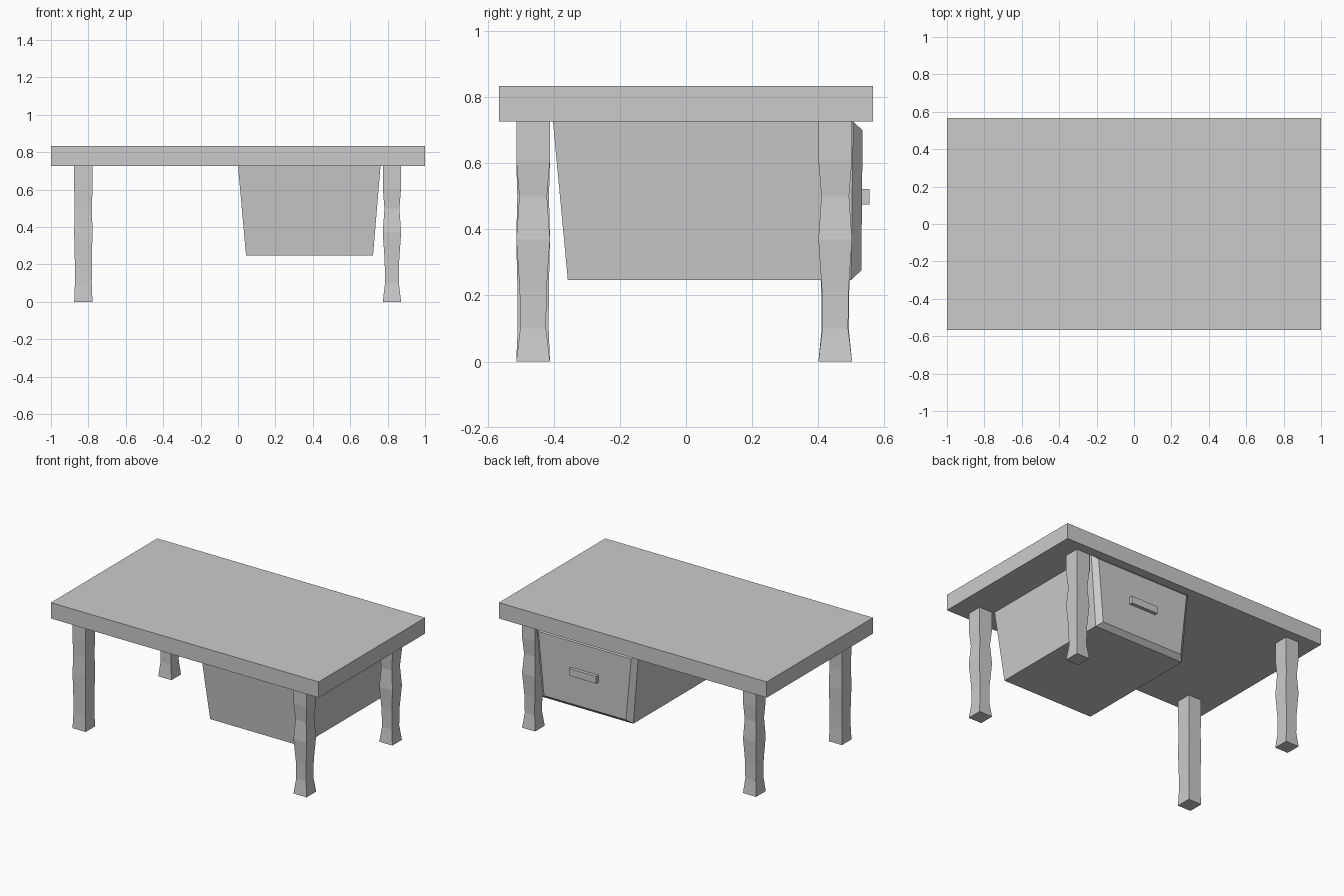
import bpy, bmesh

if "Cube" in bpy.data.objects:
    bpy.data.objects.remove(bpy.data.objects["Cube"])

TOP_Z = 0.727  # underside of the table top


def finish(bm, name):
    bmesh.ops.recalc_face_normals(bm, faces=bm.faces)
    me = bpy.data.meshes.new(name)
    bm.to_mesh(me)
    bm.free()
    ob = bpy.data.objects.new(name, me)
    bpy.context.collection.objects.link(ob)
    return ob


def loft(name, rings):
    """Skin a stack of four-cornered rings and cap both ends."""
    bm = bmesh.new()
    loops = [[bm.verts.new(p) for p in ring] for ring in rings]
    for a, b in zip(loops, loops[1:]):
        for i in range(4):
            j = (i + 1) % 4
            bm.faces.new((a[i], a[j], b[j], b[i]))
    bm.faces.new(loops[0])
    bm.faces.new(loops[-1])
    return finish(bm, name)


def flat_ring(x0, x1, y0, y1, z):
    return [(x0, y0, z), (x1, y0, z), (x1, y1, z), (x0, y1, z)]


def box(name, x0, x1, y0, y1, z0, z1):
    return loft(name, [flat_ring(x0, x1, y0, y1, z) for z in (z0, z1)])


# table top
box("table_top", -1, 1, -0.567, 0.567, TOP_Z, 0.834)

# square legs with carved waists; the front left one is nearly straight
WAIST = [(0, 0), (0.10, 1), (0.22, 0.85), (0.37, 0), (0.50, 0.75), (0.61, 0), (TOP_Z, 0)]


def leg(name, cx, cy, depth):
    rings = []
    for z, w in WAIST:
        hx, hy = 0.049 - depth * w, 0.051 - depth * w
        rings.append(flat_ring(cx - hx, cx + hx, cy - hy, cy + hy, z))
    loft(name, rings)


leg("front_right_leg", 0.823, -0.463, 0.012)
leg("back_right_leg", 0.823, 0.452, 0.012)
leg("back_left_leg", -0.827, 0.452, 0.010)
leg("front_left_leg", -0.827, -0.463, 0.004)

# tapered drawer cabinet hanging under the top
loft("drawer_cabinet", [flat_ring(0.043, 0.722, -0.358, 0.500, 0.247),
                        flat_ring(0.0, 0.762, -0.403, 0.506, TOP_Z)])

# drawer front with chamfered border
loft("drawer_front", [
    [(0.043, 0.500, 0.247), (0.722, 0.500, 0.247), (0.762, 0.506, TOP_Z), (0.0, 0.506, TOP_Z)],
    [(0.077, 0.531, 0.276), (0.688, 0.531, 0.276), (0.728, 0.535, 0.70), (0.034, 0.535, 0.70)]])

# handle
box("drawer_handle", 0.281, 0.483, 0.528, 0.556, 0.475, 0.523)
